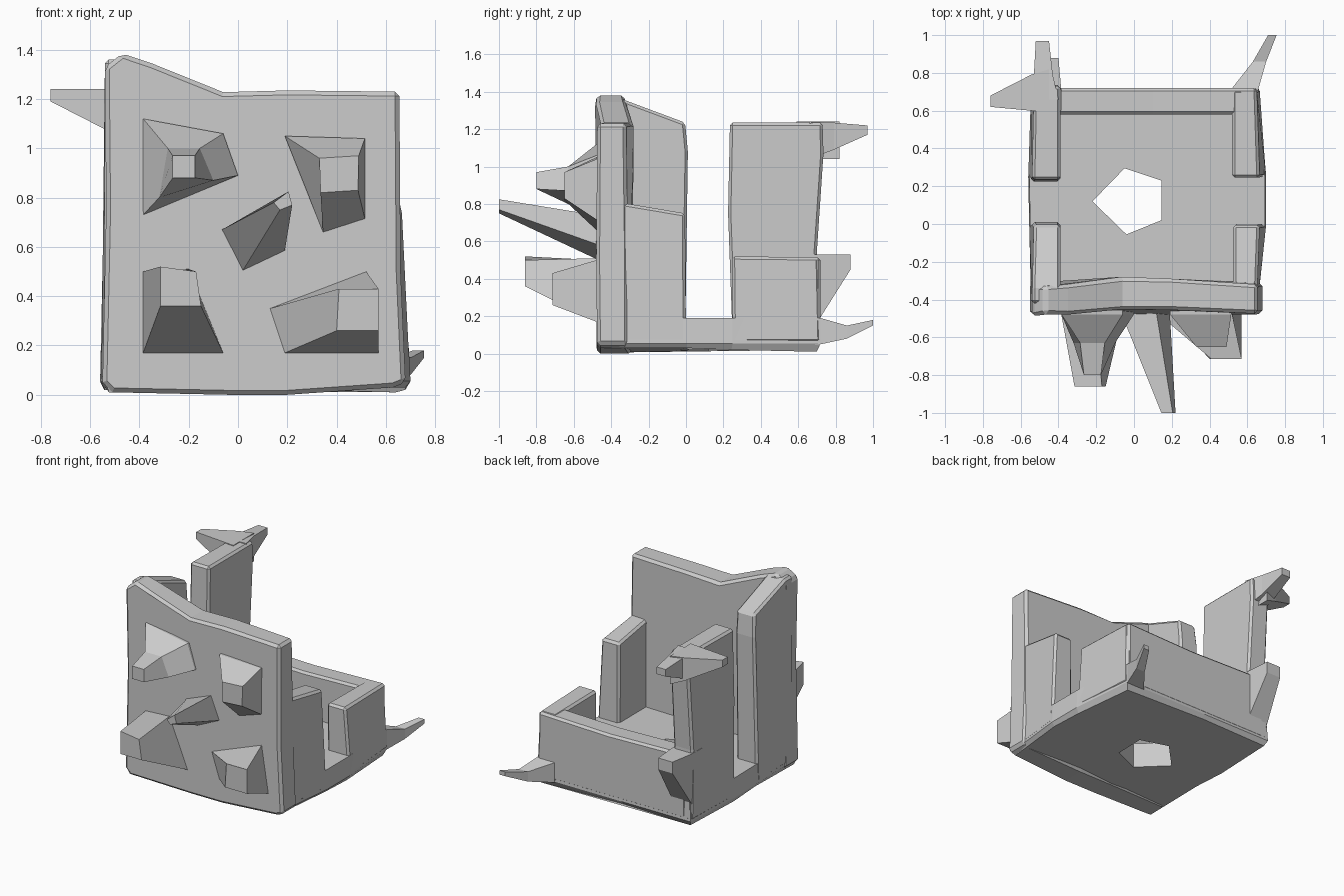
import bpy, bmesh
from math import radians


def loft(name, loops, bevel=0.0):
    """Closed flat-shaded solid through loops of equal point count."""
    bm = bmesh.new()
    rings = [[bm.verts.new(p) for p in loop] for loop in loops]
    n = len(rings[0])
    for a, b in zip(rings, rings[1:]):
        for i in range(n):
            j = (i + 1) % n
            bm.faces.new((a[i], a[j], b[j], b[i]))
    bm.faces.new(rings[0])
    bm.faces.new(rings[-1])
    bmesh.ops.recalc_face_normals(bm, faces=bm.faces)
    me = bpy.data.meshes.new(name)
    bm.to_mesh(me)
    bm.free()
    ob = bpy.data.objects.new(name, me)
    bpy.context.collection.objects.link(ob)
    if bevel:
        m = ob.modifiers.new("chamfer", "BEVEL")
        m.width = bevel
        m.segments = 1
        m.limit_method = 'ANGLE'
        m.angle_limit = radians(50)
    return ob


def at_y(y, pts):
    return [(x, y, z) for x, z in pts]


def box_y(y, x0, x1, z0, z1):
    return at_y(y, [(x0, z0), (x1, z0), (x1, z1), (x0, z1)])


def side_wall(name, inner_x, pts):
    """pts are (y, z, outer x)."""
    return loft(name, [[(inner_x, y, z) for y, z, o in pts],
                       [(o, y, z) for y, z, o in pts]], 0.015)


# floor slab with slightly bowed edges
outline = [(-0.54, -0.47), (0, -0.47), (0.65, -0.47), (0.70, 0.0), (0.70, 0.25),
           (0.66, 0.72), (0, 0.72), (-0.54, 0.72), (-0.56, 0.25), (-0.555, 0)]
low = [0.01, 0.005, 0.03, 0.03, 0.02, 0.01, 0.03, 0.02, 0.02, 0.03]
floor = loft("floor", [
    [(x * 0.97, y * 0.97, z) for (x, y), z in zip(outline, low)],
    [(x, y, 0.055) for x, y in outline],
    [(x * 0.99, y * 0.99, 0.19) for x, y in outline]])

# five-sided hole through the floor
hole = [(-0.22, 0.12), (-0.05, 0.295), (0.145, 0.23), (0.145, 0.02), (-0.04, -0.055)]
cutter = loft("hole_cutter", [[(x, y, z) for x, y in hole] for z in (-0.2, 0.4)])
cutter.hide_render = True
cutter.display_type = 'WIRE'
cut = floor.modifiers.new("hole", "BOOLEAN")
cut.operation = 'DIFFERENCE'
cut.solver = 'EXACT'
cut.object = cutter

# front wall with raised left corner: (x, z, front y, back y)
front = [(-0.55, 0.05, -0.48, -0.31), (-0.51, 0.01, -0.475, -0.31), (-0.04, 0.0, -0.475, -0.29),
         (0.2, 0.0, -0.475, -0.29), (0.63, 0.03, -0.475, -0.31), (0.68, 0.05, -0.475, -0.31),
         (0.66, 0.5, -0.48, -0.31), (0.655, 1.23, -0.475, -0.32), (0.2, 1.235, -0.455, -0.29),
         (-0.06, 1.228, -0.455, -0.285), (-0.35, 1.345, -0.48, -0.32), (-0.47, 1.385, -0.475, -0.33),
         (-0.54, 1.33, -0.49, -0.33), (-0.535, 0.75, -0.48, -0.31)]
loft("front_wall", [[(x, f, z) for x, z, f, b in front],
                    [(x, b, z) for x, z, f, b in front]], 0.018)

# low back wall
back = [(-0.5, 0.06), (0.65, 0.06), (0.65, 0.515), (0.1, 0.5), (-0.5, 0.515)]
loft("back_wall", [at_y(0.58, back), at_y(0.72, back)], 0.015)

# side walls, split by a doorway gap
side_wall("right_front_wall", 0.525,
          [(-0.42, 0.06, 0.655), (0, 0.06, 0.70), (-0.005, 0.75, 0.665), (-0.42, 0.82, 0.65)])
side_wall("right_back_wall", 0.52,
          [(0.25, 0.06, 0.70), (0.72, 0.06, 0.665), (0.71, 0.515, 0.65), (0.245, 0.52, 0.665)])
side_wall("left_front_wall", -0.39,
          [(-0.42, 0.06, -0.545), (-0.005, 0.06, -0.555), (0.01, 1.08, -0.54), (-0.005, 1.235, -0.53),
           (-0.34, 1.36, -0.54), (-0.42, 1.36, -0.54)])
side_wall("left_back_wall", -0.39,
          [(0.25, 0.06, -0.56), (0.72, 0.06, -0.545), (0.70, 0.55, -0.54), (0.735, 1.07, -0.535),
           (0.73, 1.235, -0.53), (0.235, 1.235, -0.54), (0.225, 0.75, -0.545)])

# forked beam ends on the tall back corner
loft("rear_top_spike", [box_y(0.66, -0.53, -0.40, 1.04, 1.24), box_y(0.79, -0.53, -0.43, 1.09, 1.235),
                        box_y(0.97, -0.52, -0.45, 1.17, 1.22)])
loft("side_top_spike", [
    [(x, y0, z0), (x, y1, z0), (x, y1, z1), (x, y0, z1)]
    for x, y0, y1, z0, z1 in ((-0.45, 0.59, 0.82, 1.04, 1.24), (-0.545, 0.60, 0.79, 1.08, 1.24),
                              (-0.76, 0.62, 0.68, 1.19, 1.24))])

# lower beam ends on the back
loft("rear_left_spike", [box_y(0.60, -0.545, -0.385, 0.12, 0.53),
                         box_y(0.71, -0.54, -0.385, 0.18, 0.53),
                         box_y(0.88, -0.51, -0.40, 0.45, 0.53)])
loft("rear_right_spike", [box_y(0.66, 0.52, 0.66, 0.05, 0.19), box_y(0.72, 0.52, 0.66, 0.05, 0.19),
                          box_y(0.86, 0.63, 0.70, 0.08, 0.15), box_y(1.0, 0.71, 0.755, 0.15, 0.18)])

# tapered spikes on the front: base loop, tip loop, tip depth
spikes = {
    "upper_right": ([(0.19, 1.05), (0.515, 1.04), (0.515, 0.715), (0.345, 0.66)],
                    [(0.33, 0.96), (0.49, 0.97), (0.487, 0.83), (0.335, 0.82)], -0.65),
    "middle": ([(-0.065, 0.67), (0.12, 0.74), (0.19, 0.585), (0.02, 0.505)],
               [(0.145, 0.78), (0.205, 0.825), (0.22, 0.77), (0.17, 0.75)], -1.0),
    "lower_left": ([(-0.385, 0.5), (-0.20, 0.51), (-0.06, 0.17), (-0.385, 0.17)],
                   [(-0.315, 0.52), (-0.17, 0.5), (-0.15, 0.36), (-0.315, 0.36)], -0.86),
    "lower_right": ([(0.13, 0.35), (0.52, 0.5), (0.57, 0.17), (0.19, 0.17)],
                    [(0.41, 0.43), (0.57, 0.43), (0.57, 0.26), (0.40, 0.26)], -0.715),
}
for key, (base, tip, depth) in spikes.items():
    loft(key + "_front_spike", [at_y(-0.40, base), at_y(-0.478, base), at_y(depth, tip)])

# upper left spike narrows in two steps
base = [(-0.385, 1.12), (-0.06, 1.06), (0.0, 0.89), (-0.385, 0.73)]
mid = [(-0.285, 1.0), (-0.155, 1.0), (-0.10, 0.87), (-0.32, 0.80)]
tip = [(-0.265, 0.97), (-0.175, 0.97), (-0.175, 0.88), (-0.265, 0.88)]
loft("upper_left_front_spike", [at_y(-0.40, base), at_y(-0.478, base),
                                at_y(-0.63, mid), at_y(-0.80, tip)])
